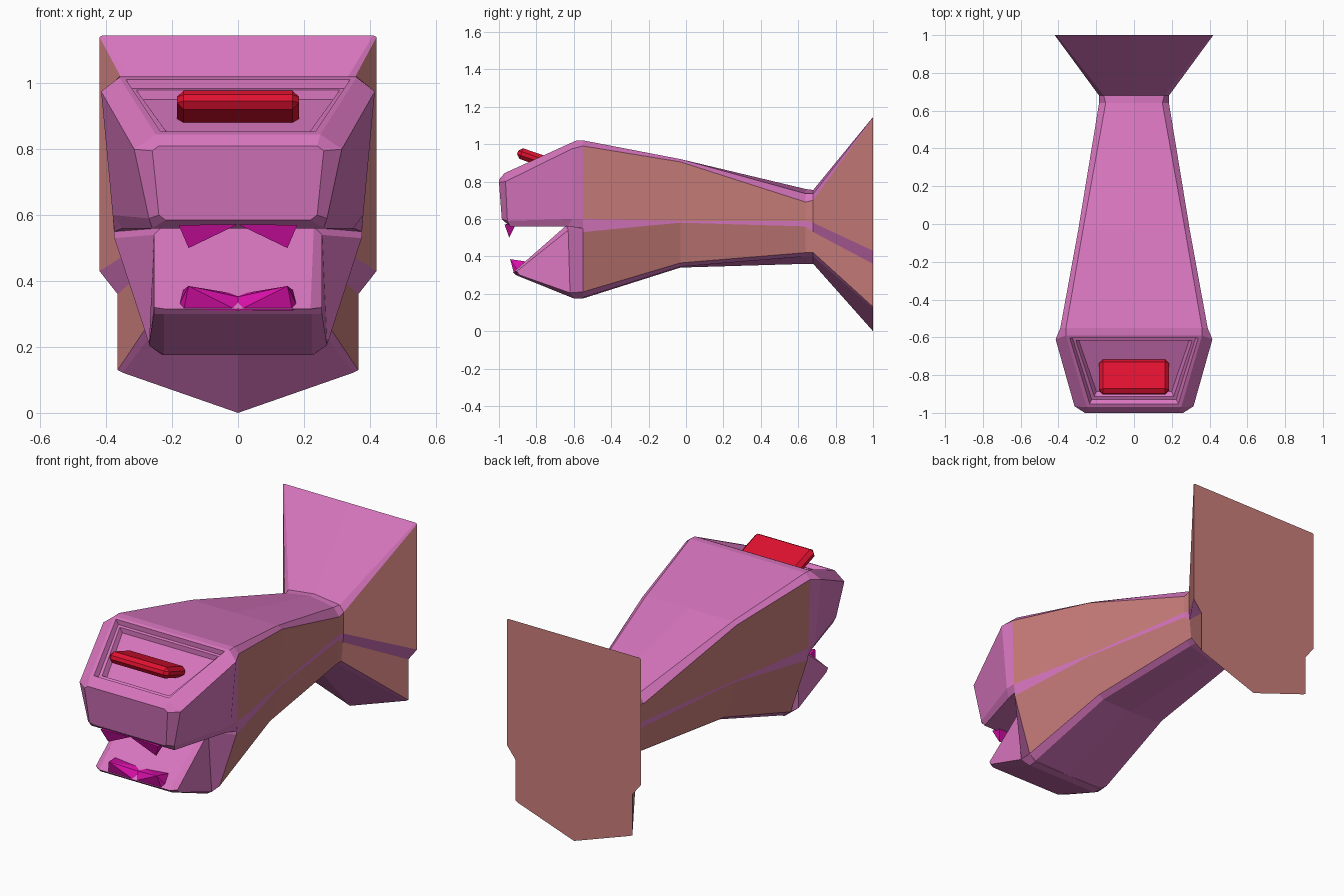
import bpy, bmesh
from mathutils import Matrix

if "Cube" in bpy.data.objects:
    bpy.data.objects.remove(bpy.data.objects["Cube"])


def material(name, rgb):
    m = bpy.data.materials.new(name)
    m.diffuse_color = (*rgb, 1)
    m.use_nodes = True
    m.node_tree.nodes["Principled BSDF"].inputs["Base Color"].default_value = m.diffuse_color
    return m


PINK = material("pink", (0.69, 0.18, 0.52))
SALMON = material("salmon", (0.60, 0.21, 0.20))
RED = material("red", (0.75, 0.006, 0.03))
MAGENTA = material("magenta", (0.68, 0.005, 0.39))


def finish(name, bm, mats):
    me = bpy.data.meshes.new(name)
    bm.to_mesh(me)
    bm.free()
    for m in mats:
        me.materials.append(m)
    ob = bpy.data.objects.new(name, me)
    bpy.context.collection.objects.link(ob)
    return ob


def loft(half_rings, side_strips=()):
    """Skin mirrored half rings; the listed strips and first cap use slot 1."""
    bm = bmesh.new()
    rings = []
    for half in half_rings:
        full = half + [(-x, y, z) for x, y, z in reversed(half) if x > 0]
        rings.append([bm.verts.new(p) for p in full])
    n = len(rings[0])
    for a, b in zip(rings, rings[1:]):
        for j in range(n):
            k = (j + 1) % n
            f = bm.faces.new((a[j], a[k], b[k], b[j]))
            f.material_index = int(min(j, n - 1 - j) in side_strips)
    bm.faces.new(rings[0]).material_index = int(bool(side_strips))
    bm.faces.new(rings[-1])
    bmesh.ops.recalc_face_normals(bm, faces=bm.faces[:])
    return bm


def section(y, pts):
    return [(x, y, z) for x, z in pts]


# Neck and flared wall mount
neck = [
    section(1.0, [(0, 1.145), (.41, 1.145), (.42, 1.14), (.42, .43),
                  (.365, .36), (.365, .13), (.35, .122), (0, 0)]),
    section(.68, [(0, .755), (.16, .735), (.185, .70), (.185, .58),
                  (.18, .53), (.17, .42), (.14, .40), (0, .36)]),
    section(.64, [(0, .76), (.15, .735), (.185, .69), (.185, .59),
                  (.185, .56), (.17, .42), (.14, .40), (0, .36)]),
    section(-.03, [(0, .92), (.27, .92), (.295, .905), (.285, .59),
                   (.285, .58), (.22, .365), (.19, .345), (0, .34)]),
    section(-.55, [(0, 1.02), (.36, 1.02), (.39, .99), (.38, .60),
                   (.375, .53), (.27, .21), (.23, .18), (0, .175)]),
]
finish("neck", loft(neck, (2, 4)), [PINK, SALMON])

# Upper head, with stepped eye socket sunk into the sloping brow
upper = [
    section(-.55, [(.36, 1.02), (.39, .99), (.38, .60), (.375, .55)]),
    [(.36, -.59, 1.018), (.415, -.61, .975), (.38, -.61, .60), (.35, -.63, .56)],
    [(.25, -.97, .845), (.315, -.965, .80), (.27, -.955, .59), (.26, -.94, .56)],
    [(.24, -1.0, .81), (.26, -1.0, .795), (.24, -.985, .60), (.22, -.97, .585)],
]
bm = loft(upper)
bm.faces.ensure_lookup_table()
brow = max((f for f in bm.faces if f.normal.z > .8), key=lambda f: f.calc_area())
for thick, depth in ((.025, 0), (.018, -.025), (.022, 0), (.02, -.025)):
    bmesh.ops.inset_region(bm, faces=[brow], thickness=thick, depth=depth)
finish("upper_head", bm, [PINK])

# Lower jaw
lower = [
    section(-.55, [(.375, .59), (.375, .53), (.27, .21), (.23, .175)]),
    [(.23, -.64, .565), (.255, -.63, .54), (.27, -.62, .205), (.225, -.60, .175)],
    [(.22, -.925, .315), (.255, -.905, .32), (.255, -.89, .30), (.225, -.91, .30)],
]
finish("lower_jaw", loft(lower), [PINK])

# Eye visor, tilted out of the socket
bm = bmesh.new()
bmesh.ops.create_cube(bm, size=1, matrix=Matrix.Translation((0, -.81, .925))
                      @ Matrix.Rotation(-.33, 4, 'X')
                      @ Matrix.Diagonal((.37, .19, .06, 1)))
eye = finish("eye_visor", bm, [RED])
bev = eye.modifiers.new("chamfer", 'BEVEL')
bev.width = .02
bev.segments = 1

# Fangs: convex wedges on each side of both jaws
fangs = {
    "upper_fangs": [(.18, -.97, .57), (.18, -.91, .57), (.15, -.945, .50),
                    (0, -.96, .572), (0, -.91, .572)],
    "lower_fangs": [(.18, -.90, .325), (.165, -.92, .31), (.15, -.94, .385),
                    (.17, -.84, .37), (0, -.92, .31), (0, -.89, .352),
                    (0, -.85, .36)],
}
for name, pts in fangs.items():
    bm = bmesh.new()
    for s in (1, -1):
        vs = [bm.verts.new((s * x, y, z)) for x, y, z in pts]
        bmesh.ops.convex_hull(bm, input=vs)
    bmesh.ops.recalc_face_normals(bm, faces=bm.faces[:])
    finish(name, bm, [MAGENTA])
